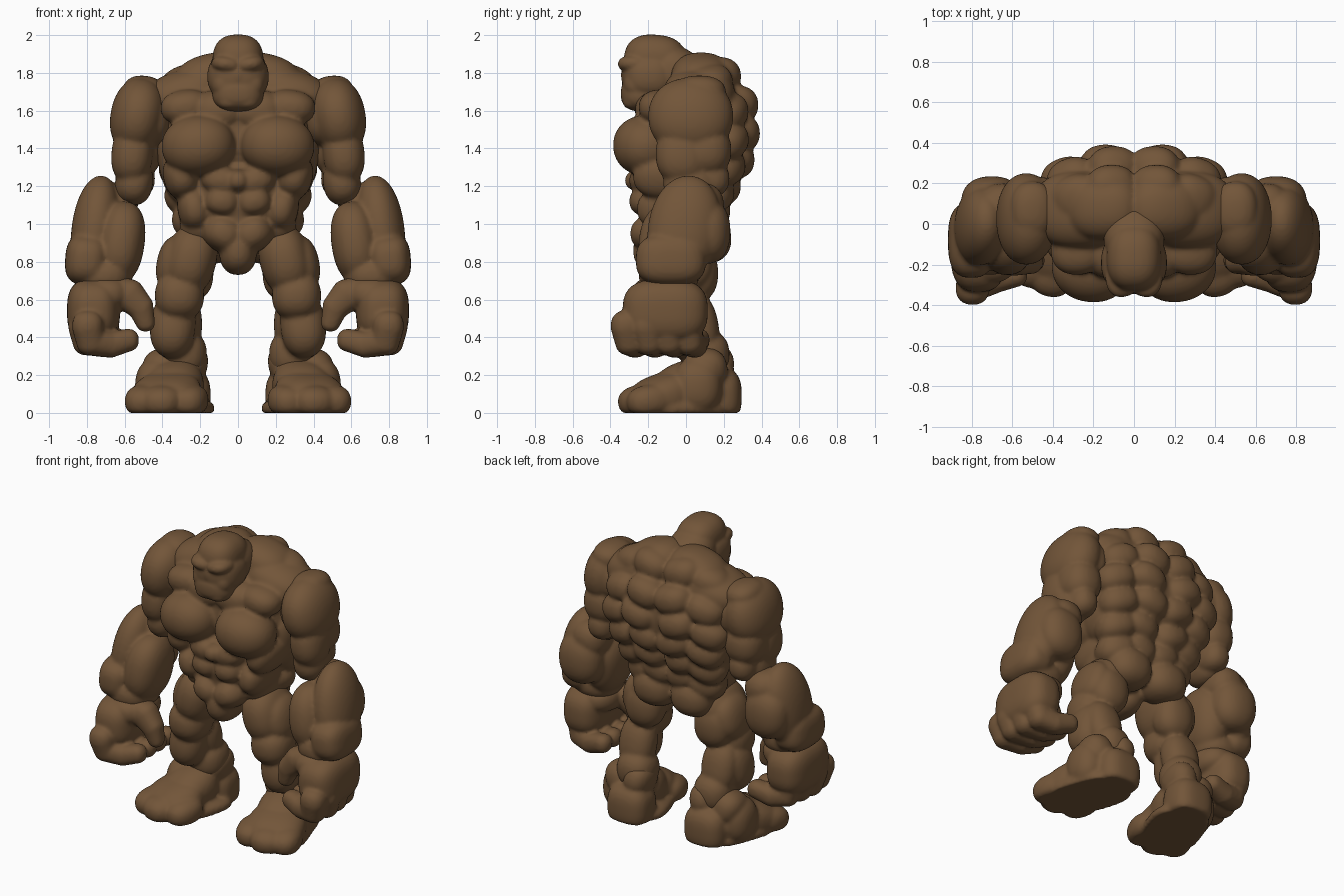
import bpy, bmesh, math
from mathutils import Vector, Euler

stone = bpy.data.materials.new("brown_stone")
stone.diffuse_color = (0.17, 0.092, 0.041, 1)


def blob(bm, c, r, rot=(0, 0, 0), p=2.3):
    """Rounded boulder: a squarish ellipsoid, kept above the ground."""
    turn = Euler([math.radians(a) for a in rot]).to_matrix()
    for v in bmesh.ops.create_icosphere(bm, subdivisions=4, radius=1)["verts"]:
        k = sum(abs(a) ** p for a in v.co) ** (-1 / p)
        v.co = turn @ Vector([a * k * s for a, s in zip(v.co, r)]) + Vector(c)
        v.co.z = max(v.co.z, 0.0)


def finger(bm, pts, r0, r1, steps=4):
    """Tapered chain of balls along a path."""
    n = (len(pts) - 1) * steps
    for i in range(n + 1):
        s = min(i // steps, len(pts) - 2)
        r = r0 + (r1 - r0) * i / n
        blob(bm, Vector(pts[s]).lerp(Vector(pts[s + 1]), i / steps - s), (r, r, r))


def finish(bm, name, voxel=0.013, smooth=3):
    """Mirror across x, fuse the boulders and soften the creases."""
    me = bpy.data.meshes.new(name)
    bm.to_mesh(me)
    bm.free()
    me.materials.append(stone)
    ob = bpy.data.objects.new(name, me)
    bpy.context.collection.objects.link(ob)
    m = ob.modifiers.new("mirror", "MIRROR")
    m.use_mirror_merge = False
    m = ob.modifiers.new("fuse", "REMESH")
    m.mode = "VOXEL"
    m.voxel_size = voxel
    m.use_smooth_shade = True
    m = ob.modifiers.new("soften", "SMOOTH")
    m.factor = 0.5
    m.iterations = smooth
    return ob


# head: skull, face, brow, nose, jaw and neck
bm = bmesh.new()
blob(bm, (0, -0.165, 1.86), (0.135, 0.165, 0.142), (-5, 0, 0), 2.5)
blob(bm, (0, -0.19, 1.78), (0.162, 0.15, 0.13), p=2.5)
blob(bm, (0, -0.225, 1.69), (0.135, 0.12, 0.095), p=2.6)
blob(bm, (0.06, -0.275, 1.845), (0.08, 0.085, 0.045), (0, -8, -12))
blob(bm, (0, -0.30, 1.79), (0.04, 0.045, 0.06))
blob(bm, (0.07, -0.255, 1.74), (0.07, 0.075, 0.07))
blob(bm, (0.04, -0.275, 1.65), (0.07, 0.06, 0.045))
blob(bm, (0, -0.06, 1.80), (0.15, 0.17, 0.14), (-30, 0, 0))
finish(bm, "head", 0.01, 4)

# torso core, yoke and collar
bm = bmesh.new()
blob(bm, (0, 0.05, 1.47), (0.39, 0.28, 0.30))
blob(bm, (0, -0.03, 1.13), (0.29, 0.225, 0.28))
blob(bm, (0.27, 0.07, 1.68), (0.24, 0.19, 0.14), (0, 15, 0))
blob(bm, (0.15, 0.08, 1.77), (0.19, 0.16, 0.13), (0, 15, 0))
blob(bm, (0.28, -0.13, 1.62), (0.13, 0.12, 0.09), (0, 8, 0))
blob(bm, (0.10, -0.13, 1.60), (0.15, 0.14, 0.11))
# pecs, side ribs and flanks
blob(bm, (0.21, -0.215, 1.415), (0.195, 0.17, 0.16), (0, 5, 8), 2.1)
blob(bm, (0.30, -0.10, 1.25), (0.095, 0.18, 0.12), (0, 15, 0))
blob(bm, (0.30, 0.06, 1.32), (0.12, 0.17, 0.23), (0, 12, 0))
blob(bm, (0.23, -0.08, 1.08), (0.09, 0.18, 0.12), (0, 10, 0))
# stomach muscles
for z, w in ((1.23, 0.11), (1.12, 0.09)):
    blob(bm, (0.085, -0.21, z), (w, 0.09, 0.075), (0, -12, 0))
blob(bm, (0, -0.225, 1.23), (0.06, 0.10, 0.06))
# pelvis and hips
blob(bm, (0.075, -0.13, 0.95), (0.115, 0.165, 0.10), (0, -30, 0))
blob(bm, (0, -0.12, 0.86), (0.10, 0.16, 0.13))
blob(bm, (0.21, 0.0, 0.99), (0.10, 0.19, 0.11))
blob(bm, (0.14, 0.10, 0.92), (0.15, 0.14, 0.13))
# rows of boulders over the back
for z, y, xs in ((1.78, 0.18, (0.11, 0.28)), (1.63, 0.27, (0.10, 0.30)),
                 (1.48, 0.285, (0.14, 0.33)), (1.34, 0.25, (0.10, 0.29)),
                 (1.20, 0.18, (0.12, 0.26)), (1.07, 0.12, (0.09, 0.22))):
    for i, x in enumerate(xs):
        blob(bm, (x, y - 0.7 * x * x, z - 0.04 * i),
             (0.13, 0.12, 0.10), (0, 20 if i else -15, -20 * i))
finish(bm, "torso", smooth=5)

# upper arms: shoulder boulder, biceps, triceps, elbow
bm = bmesh.new()
blob(bm, (0.53, 0.025, 1.57), (0.145, 0.225, 0.205), (0, -10, 0), 2.15)
blob(bm, (0.50, 0.07, 1.70), (0.11, 0.14, 0.085), (0, -5, 0))
blob(bm, (0.45, 0.05, 1.56), (0.10, 0.18, 0.15))
blob(bm, (0.56, -0.02, 1.37), (0.11, 0.14, 0.16), (0, -5, 0))
blob(bm, (0.53, 0.10, 1.39), (0.13, 0.14, 0.14))
blob(bm, (0.55, 0.02, 1.22), (0.10, 0.14, 0.12), (0, -10, 0))
blob(bm, (0.53, 0.12, 1.24), (0.09, 0.11, 0.10))
finish(bm, "upper_arms")

# forearms: outer plate, inner muscle, back muscle, elbow, wrist
bm = bmesh.new()
blob(bm, (0.755, -0.01, 0.98), (0.125, 0.19, 0.28), (-10, -8, 0), 2.1)
blob(bm, (0.80, -0.08, 0.81), (0.115, 0.185, 0.135), (0, -4, 0), 2.8)
blob(bm, (0.62, -0.07, 0.90), (0.125, 0.18, 0.22), (-6, -8, 0))
blob(bm, (0.70, 0.11, 0.96), (0.15, 0.125, 0.17))
blob(bm, (0.65, 0.07, 1.10), (0.12, 0.13, 0.12))
blob(bm, (0.71, -0.09, 0.73), (0.15, 0.16, 0.11))
finish(bm, "forearms")

# hands: palm, curled fingers, thumb closing the ring
bm = bmesh.new()
blob(bm, (0.765, -0.11, 0.54), (0.14, 0.225, 0.17), p=2.8)
blob(bm, (0.70, -0.11, 0.63), (0.14, 0.18, 0.10))
for i in range(4):
    y = -0.27 + 0.105 * i
    out = (0.0, 0.02, 0.01, -0.01)[i]
    finger(bm, [(0.795 + out, y - 0.045, 0.46), (0.78 + out, y - 0.03, 0.38),
                (0.68, y, 0.36), (0.585, y + 0.02, 0.385)], 0.083, 0.06)
finger(bm, [(0.69, -0.15, 0.635), (0.58, -0.17, 0.625),
            (0.515, -0.18, 0.56), (0.49, -0.18, 0.48)], 0.10, 0.05)
finish(bm, "hands", 0.011)

# legs: thigh, outer thigh, knee, shin, calf, ankle
bm = bmesh.new()
blob(bm, (0.25, -0.03, 0.81), (0.135, 0.185, 0.19), (0, -14, 0))
blob(bm, (0.33, -0.01, 0.79), (0.10, 0.15, 0.15), (0, -12, 0))
blob(bm, (0.26, 0.06, 0.74), (0.13, 0.11, 0.15))
blob(bm, (0.31, -0.06, 0.62), (0.13, 0.14, 0.13))
blob(bm, (0.345, -0.02, 0.46), (0.12, 0.13, 0.17), (-8, -5, 0))
blob(bm, (0.31, 0.07, 0.47), (0.12, 0.10, 0.17), (12, 0, 0))
blob(bm, (0.29, 0.10, 0.31), (0.125, 0.13, 0.13))
finish(bm, "legs")

# feet: heel, ankle collar, instep, toe block and toes
bm = bmesh.new()
blob(bm, (0.29, 0.17, 0.09), (0.145, 0.125, 0.15), p=2.8)
blob(bm, (0.25, 0.13, 0.26), (0.09, 0.125, 0.105), (15, -10, 0))
blob(bm, (0.40, 0.10, 0.23), (0.10, 0.12, 0.11), (10, 20, 0))
blob(bm, (0.43, 0.06, 0.14), (0.115, 0.13, 0.15))
blob(bm, (0.34, -0.01, 0.14), (0.155, 0.17, 0.13), (22, 0, 15))
blob(bm, (0.38, -0.13, 0.09), (0.185, 0.17, 0.115), (20, 0, 20), 2.5)
for x, y, r in ((0.26, -0.21, 0.10), (0.40, -0.235, 0.115), (0.50, -0.19, 0.095)):
    blob(bm, (x, y, 0.065), (r, 0.125, 0.085), (8, 0, 15))
blob(bm, (0.34, -0.02, 0.02), (0.19, 0.25, 0.06), (0, 0, 20), 3)
finish(bm, "feet", smooth=4)
